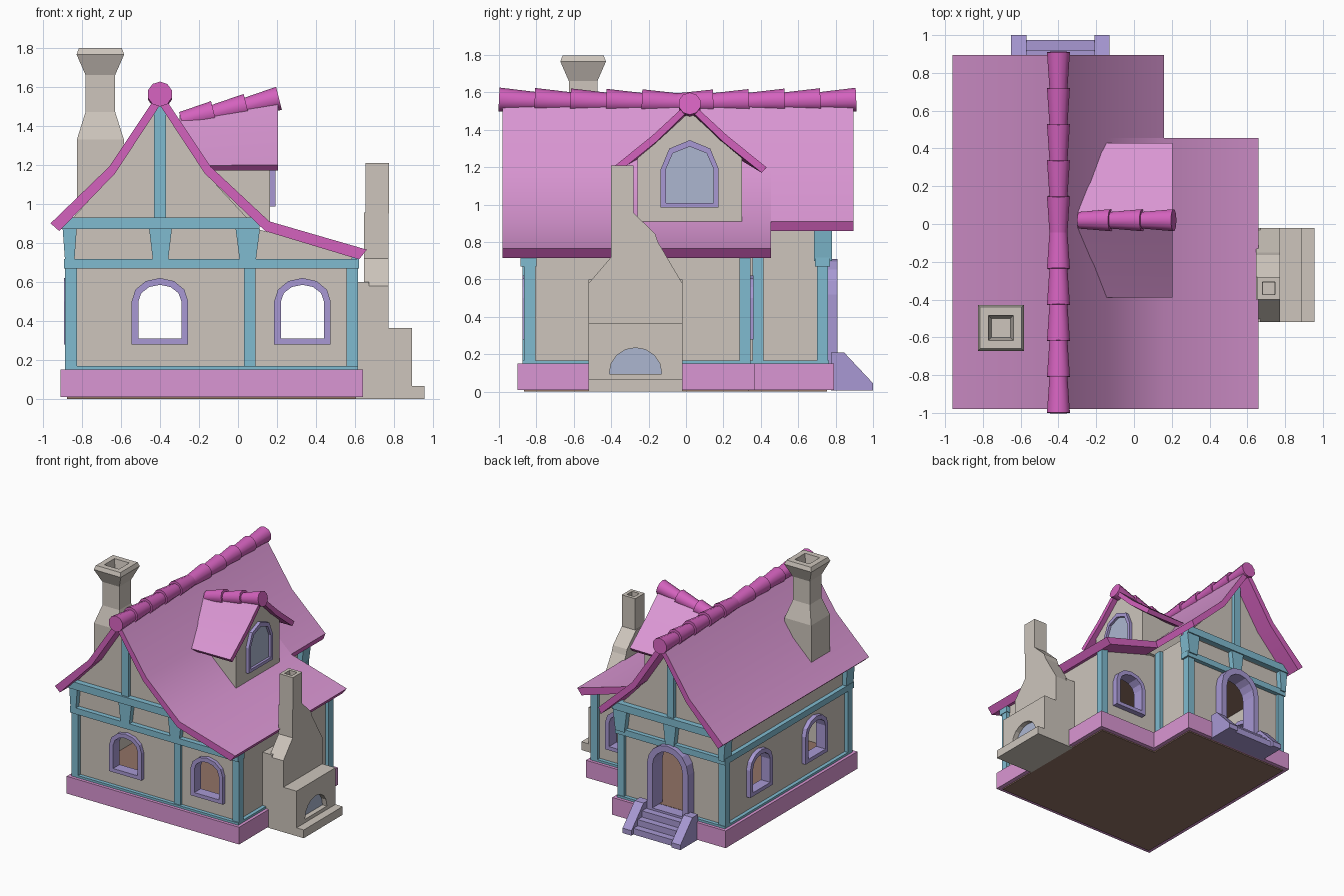
import bpy, bmesh, math
from mathutils import Vector

cube = bpy.data.objects.get("Cube")
if cube:
    bpy.data.objects.remove(cube)


def material(name, rgb):
    lin = [((c / 255 + 0.055) / 1.055) ** 2.4 for c in rgb] + [1]
    m = bpy.data.materials.new(name)
    m.use_nodes = True
    m.diffuse_color = lin
    m.node_tree.nodes["Principled BSDF"].inputs["Base Color"].default_value = lin
    return m


TILE = material("roof pink", (218, 150, 211))
TRIM = material("magenta trim", (212, 98, 190))
TIMBER = material("teal timber", (128, 187, 208))
FRAME = material("lavender frame", (168, 153, 212))
PLASTER = material("warm grey plaster", (205, 197, 188))
GLASS = material("pale blue glass", (172, 182, 208))
BROWN = material("floor brown", (146, 115, 101))


def finish(name, bm, mats, smooth=None):
    bmesh.ops.recalc_face_normals(bm, faces=bm.faces)
    me = bpy.data.meshes.new(name)
    for m in mats:
        me.materials.append(m)
    bm.to_mesh(me)
    bm.free()
    ob = bpy.data.objects.new(name, me)
    bpy.context.collection.objects.link(ob)
    if smooth:
        bpy.ops.object.select_all(action="DESELECT")
        ob.select_set(True)
        bpy.context.view_layer.objects.active = ob
        bpy.ops.object.shade_smooth_by_angle(angle=math.radians(smooth))
    return ob


# Extrude one outline, with optional holes, between two depths along an axis
def slab(name, loops, axis, lo, hi, mat, adjust=None, top=None):
    place = {"x": lambda a, b: (lo, a, b),
             "y": lambda a, b: (a, lo, b),
             "z": lambda a, b: (a, b, lo)}[axis]
    bm = bmesh.new()
    for loop in loops:
        vs = [bm.verts.new(place(a, b)) for a, b in loop]
        for i, v in enumerate(vs):
            bm.edges.new((vs[i - 1], v))
    bmesh.ops.triangle_fill(bm, use_beauty=True, edges=bm.edges[:])
    ext = bmesh.ops.extrude_face_region(bm, geom=bm.faces[:])["geom"]
    for v in ext:
        if isinstance(v, bmesh.types.BMVert):
            v.co["xyz".index(axis)] = hi
    if adjust:
        for v in bm.verts:
            adjust(v.co)
    bmesh.ops.recalc_face_normals(bm, faces=bm.faces)
    if top:
        for f in bm.faces:
            f.material_index = int(f.normal.z > 0.1)
    return finish(name, bm, [mat, top] if top else [mat], 32 if top else None)


def rect(a0, b0, a1, b1):
    return [(a0, b0), (a1, b0), (a1, b1), (a0, b1)]


def box(name, x0, x1, y0, y1, z0, z1, mat):
    return slab(name, [rect(x0, y0, x1, y1)], "z", z0, z1, mat)


def arch(c, w, z0, z1, z2, n=6):
    curve = [(c + w / 2 * math.cos(math.pi * i / n),
              z1 + (z2 - z1) * math.sin(math.pi * i / n)) for i in range(n + 1)]
    return [(c - w / 2, z0), (c + w / 2, z0)] + curve


def mirrored(half, c):
    return half + [(2 * c - a, b) for a, b in reversed(half) if abs(a - c) > 0.001]


# L-shaped footprint, inset by i
def ell(i):
    return [(-.91 + i, -.9 + i), (.64 - i, -.9 + i), (.64 - i, .37 - i),
            (.11 - i, .37 - i), (.11 - i, .79 - i), (-.91 + i, .79 - i)]


# Square rings stacked into a chimney
def stack(name, x, y, rings):
    bm = bmesh.new()
    prev = None
    for h, z in rings:
        ring = [bm.verts.new((x + a * h, y + b * h, z))
                for a, b in ((-1, -1), (1, -1), (1, 1), (-1, 1))]
        if prev:
            for i in range(4):
                bm.faces.new((prev[i - 1], prev[i], ring[i], ring[i - 1]))
        prev = ring
    bm.faces.new(prev)
    finish(name, bm, [PLASTER])


# Flared ridge tile running from its narrow to its wide end
def ridge_tile(name, narrow, wide, r0, r1):
    bm = bmesh.new()
    a, b = Vector(narrow), Vector(wide)
    d = b - a
    geo = bmesh.ops.create_cone(bm, cap_ends=True, segments=10, radius1=r0,
                                radius2=r1, depth=d.length)
    mat = d.to_track_quat("Z", "Y").to_matrix()
    bmesh.ops.rotate(bm, verts=geo["verts"], matrix=mat)
    bmesh.ops.translate(bm, verts=geo["verts"], vec=(a + b) / 2)
    finish(name, bm, [TRIM], 40)


# Foundation, sill and floors
slab("foundation", [ell(0)], "z", .01, .15, TILE)
slab("underside", [ell(.035)], "z", 0, .012, BROWN)
slab("sill", [ell(.025)], "z", .15, .168, TIMBER)
slab("floor", [ell(.07)], "z", .16, .174, BROWN)
slab("ceiling", [ell(.07)], "z", .715, .725, BROWN)


# Walls with arched openings
def opening(c):
    return arch(c, .25, .295, .5, .6)


def window(name, c, axis, lo, hi):
    slab(name, [arch(c, .29, .28, .5, .62), arch(c, .22, .31, .5, .585)],
         axis, lo, hi, FRAME)


T = .04
front_outline = [(-.855, .15), (.585, .15), (.585, .74), (.1, .87), (-.855, .87)]
slab("front_wall", [front_outline, opening(-.4), opening(.33)], "y", -.845, -.845 + T, PLASTER)
slab("back_wall", [rect(-.855, .15, .055, .87), arch(-.4, .32, .17, .52, .68)],
     "y", .735 - T, .735, PLASTER)
slab("wing_back_wall", [[(.05, .15), (.585, .15), (.585, .74), (.1, .87), (.05, .87)],
     opening(.33)], "y", .315 - T, .315, PLASTER)
slab("left_wall", [rect(-.845, .15, .735, .9), opening(.3), opening(-.41)],
     "x", -.855, -.855 + T, PLASTER)
slab("wing_side_wall", [rect(-.845, .15, .315, .75)], "x", .585 - T, .585, PLASTER)
slab("back_side_wall", [rect(.3, .15, .735, .88)], "x", .055 - T, .055, PLASTER)

window("front_window_left", .33, "y", -.875, -.79)
window("front_window_right", -.4, "y", -.875, -.79)
window("wing_back_window", .33, "y", .26, .36)
for n, c in (("rear", .3), ("fore", -.41)):
    window("side_window_" + n, c, "x", -.89, -.805)
slab("door_frame", [arch(-.4, .37, .15, .52, .71, 8), arch(-.4, .27, .172, .52, .66, 8)],
     "y", .68, .81, FRAME)

# Timber posts and beams
for i, (x, y, h) in enumerate([(-.855, -.845, .69), (.06, -.835, .69), (.585, -.835, .69),
                               (.585, .315, .75), (.055, .385, .87), (.055, .73, .69),
                               (-.855, .73, .69)]):
    box(f"post_{i}", x - .03, x + .03, y - .03, y + .03, .16, h, TIMBER)
box("front_beam", -.89, .62, -.885, -.8, .668, .718, TIMBER)
box("back_beam", -.89, .1, .69, .77, .668, .718, TIMBER)
box("left_beam", -.89, -.83, -.88, .77, .668, .718, TIMBER)

# Gable ends, with brackets, tie beam and king post
gable = mirrored([(-.9, .87), (-.64, 1.15), (-.4, 1.51)], -.4)
for end, s, y in (("front", -1, -.85), ("back", 1, .745)):
    def span(a, b):
        return sorted((y + s * a, y + s * b))
    slab(end + "_gable", [gable], "y", *span(-.05, 0), PLASTER)
    box(end + "_tie_beam", -.91, .11, *span(-.02, .045), .87, .93, TIMBER)
    box(end + "_king_post", -.43, -.37, *span(-.02, .03), .92, 1.5, TIMBER)
    for n, c, w in (("right", -.862, .036), ("middle", -.397, .058), ("left", .05, .062)):
        slab(f"{end}_bracket_{n}", [[(c - w * .65, .7), (c + w * .65, .7), (c + w, .87),
             (c - w, .87)]], "y", *span(-.06, .035), TIMBER)

# Main roof, with the low sweep over the wing
outer = [(-.96, .9), (-.66, 1.19), (-.4, 1.58), (-.14, 1.19), (.16, .91)]
inner = [(.14, .86), (-.17, 1.155), (-.4, 1.505), (-.63, 1.155), (-.915, .86)]
slab("roof_with_wing", [outer + [(.66, .765), (.62, .715)] + inner], "y", -.98, .455,
     TRIM, top=TILE)
slab("roof_back", [outer + inner], "y", .455, .895, TRIM, top=TILE)
for i in range(10):
    y0, y1 = -1 + .191 * i, -1 + .191 * (i + 1)
    if i < 5:
        y0, y1 = y1, y0
    ridge_tile(f"ridge_tile_{i}", (-.4, y0, 1.545 + .01 * abs(y0)),
               (-.4, y1, 1.55 + .012 * abs(y1)), .05, .064)


# Dormer, its ridge dropping towards the main roof
def droop(co):
    if co.z > 1.18:
        co.z -= (co.z - 1.18) * .27 * (.21 - co.x) / .51


D = .02
slab("dormer_wall", [mirrored([(D - .28, .9), (D - .28, 1.25), (D - .18, 1.335), (D, 1.505)], D)],
     "x", -.23, .165, PLASTER, droop)
slab("dormer_roof", [mirrored([(D - .385, 1.17), (D - .41, 1.2), (D - .2, 1.37), (D, 1.555)], D)
     + [(D + .18, 1.335), (D, 1.51), (D - .18, 1.335)]], "x", -.3, .205, TRIM, droop, TILE)
slab("dormer_window_frame", [arch(D, .31, .985, 1.19, 1.345, 4), arch(D, .255, 1.01, 1.19, 1.31, 4)],
     "x", .15, .192, FRAME)
slab("dormer_glass", [arch(D, .27, 1, 1.19, 1.32, 4)], "x", .165, .172, GLASS)
for i in range(3):
    a, b = i / 3, (i + 1) / 3
    ridge_tile(f"dormer_ridge_tile_{i}", (-.29 + .5 * a, D, 1.425 + .11 * a),
               (-.29 + .5 * b, D, 1.43 + .11 * b), .046, .061)

# Roof chimney
stack("roof_chimney", -.705, -.55, [(.12, .97), (.12, 1.33), (.076, 1.47), (.076, 1.66),
      (.122, 1.765), (.11, 1.797), (.066, 1.797), (.05, 1.7)])

# Fireplace and its stepped chimney
box("hearth_slab", .6, .955, -.52, -.02, 0, .067, PLASTER)
slab("hearth_block", [rect(-.52, .06, -.02, .365), arch(-.27, .28, .095, .1, .235, 8)],
     "x", .6, .89, PLASTER)
slab("hearth_glass", [arch(-.27, .29, .09, .1, .24, 8)], "x", .845, .85, GLASS)
box("chimney_back", .58, .67, -.52, -.02, .1, .6, PLASTER)
slab("chimney_breast", [[(-.52, .3), (-.02, .3), (-.02, .58), (-.15, .8), (-.165, .845),
     (-.28, .955), (-.4, .955), (-.4, .72), (-.52, .58)]], "x", .645, .772, PLASTER)
stack("chimney_shaft", .713, -.34, [(.06, .95), (.06, 1.21), (.033, 1.21), (.03, 1.12)])

# Back door steps between sloping side walls
for n, x in (("right", -.65), ("left", -.21)):
    slab("step_side_" + n, [[(.775, .005), (1, .005), (1, .045), (.845, .21), (.775, .21)]],
         "x", x, x + .08, FRAME)
for i in range(3):
    box(f"step_{i}", -.575, -.205, .775, .975 - .055 * i, .005, .055 + .05 * i, FRAME)
